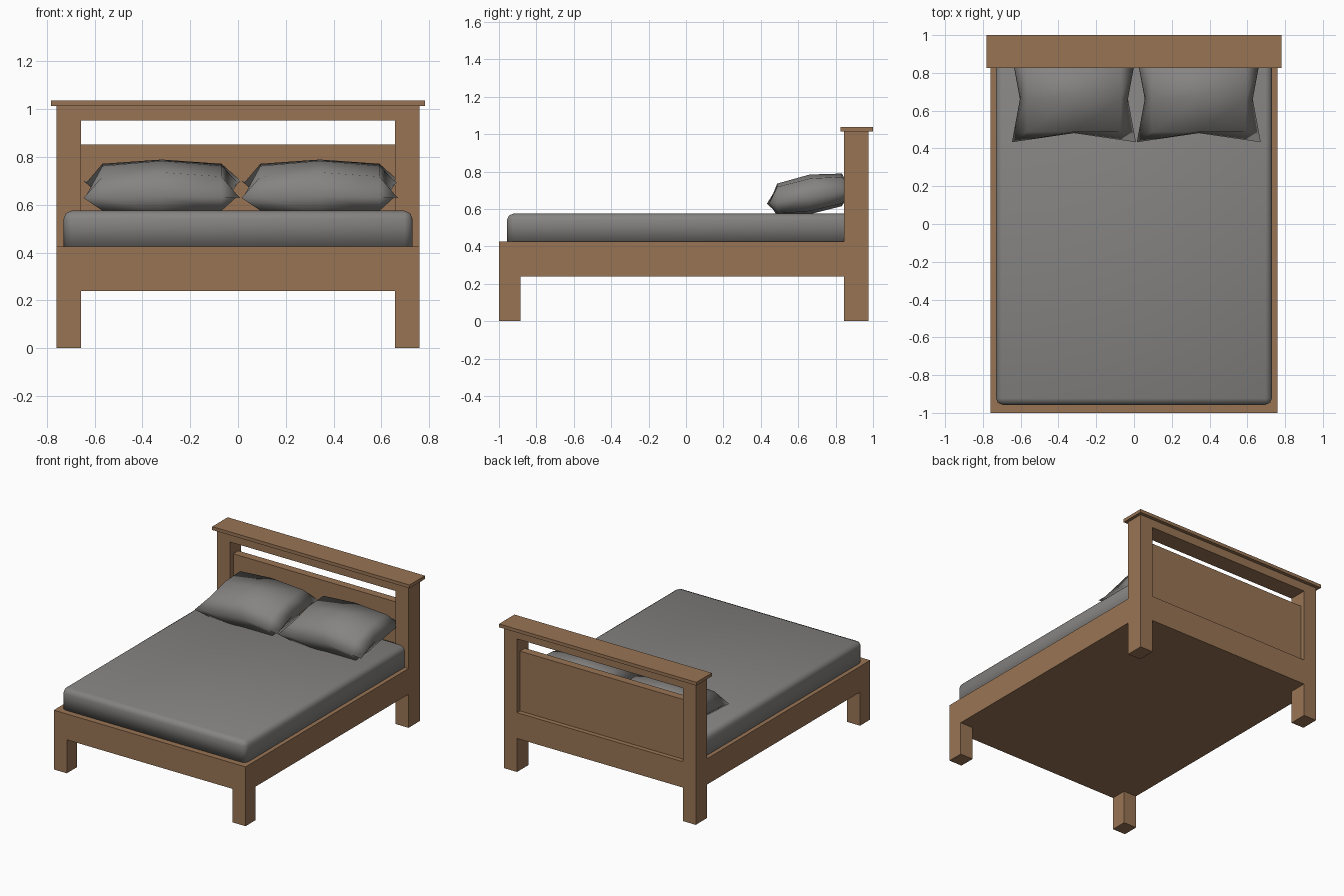
import bpy, bmesh, math

if "Cube" in bpy.data.objects:
    bpy.data.objects.remove(bpy.data.objects["Cube"])


def material(name, rgb):
    m = bpy.data.materials.new(name)
    m.diffuse_color = (*rgb, 1)
    m.use_nodes = True
    m.node_tree.nodes["Principled BSDF"].inputs["Base Color"].default_value = m.diffuse_color
    return m


wood = material("brown wood", (0.318, 0.175, 0.089))
cloth = material("grey bedding", (0.235, 0.230, 0.222))


def finish(name, bm, mat):
    bmesh.ops.recalc_face_normals(bm, faces=bm.faces)
    me = bpy.data.meshes.new(name)
    bm.to_mesh(me)
    bm.free()
    me.materials.append(mat)
    ob = bpy.data.objects.new(name, me)
    bpy.context.collection.objects.link(ob)
    return ob


def box(name, x, y, z, mat=wood):
    bm = bmesh.new()
    bmesh.ops.create_cube(bm, size=1)
    for v in bm.verts:
        v.co = [lo + (c + 0.5) * (hi - lo) for c, (lo, hi) in zip(v.co, (x, y, z))]
    return finish(name, bm, mat)


W, IN = 0.76, 0.657            # outer and inner x of the legs
BACK = (0.845, 0.975)          # depth of the headboard posts

# Bed base between the posts, closed underneath
box("bed_base", (-W, W), (-1, BACK[0]), (0.24, 0.425))
box("headboard_lower_rail", (-IN, IN), BACK, (0.24, 0.425))

# Legs and headboard posts
for side, s in (("left", -1), ("right", 1)):
    xs = sorted((s * IN, s * W))
    box(side + "_front_leg", xs, (-1, -0.885), (0, 0.24))
    box(side + "_headboard_post", xs, BACK, (0, 1.013))

# Headboard: recessed panel, top rail and overhanging cap
box("headboard_panel", (-IN, IN), (0.885, 0.942), (0.425, 0.853))
box("headboard_top_rail", (-IN, IN), BACK, (0.953, 1.013))
box("headboard_cap", (-0.782, 0.782), (0.825, 1.0), (1.013, 1.037))

# Mattress with softened upper and upright edges
mattress = box("mattress", (-0.73, 0.73), (-0.957, 0.88), (0.42, 0.575), cloth)
bm = bmesh.new()
bm.from_mesh(mattress.data)
edges = [e for e in bm.edges if max(v.co.z for v in e.verts) > 0.5]
bmesh.ops.bevel(bm, geom=edges, offset=0.034, segments=2, profile=0.5, affect='EDGES')
for f in bm.faces:
    f.smooth = True
bm.to_mesh(mattress.data)
bm.free()


# Pillow: two bulging grids joined at a pinched, pointed outline
def pillow(name, cx):
    us = (-1, -0.76, 0, 0.76, 1)
    puff = (0, 0.82, 1, 0.82, 0)
    hx, hy, cy, cz = 0.328, 0.228, 0.661, 0.664
    bm = bmesh.new()
    for height in (0.12, -0.092):
        g = []
        for i, u in enumerate(us):
            row = []
            for j, v in enumerate(us):
                x, y = u * hx, v * hy
                if abs(u) == 1:
                    x -= u * 0.042 * (1 - abs(v))
                if abs(v) == 1:
                    y -= v * 0.048 * (1 - abs(u))
                z = cz + 0.155 * y + height * puff[i] * puff[j]
                row.append(bm.verts.new((cx + x, cy + y, z)))
            g.append(row)
        for i in range(4):
            for j in range(4):
                bm.faces.new((g[i][j], g[i + 1][j], g[i + 1][j + 1], g[i][j + 1]))
    bmesh.ops.remove_doubles(bm, verts=bm.verts, dist=1e-5)
    for f in bm.faces:
        f.smooth = True
    return finish(name, bm, cloth)


pillow("left_pillow", -0.318)
pillow("right_pillow", 0.343)
